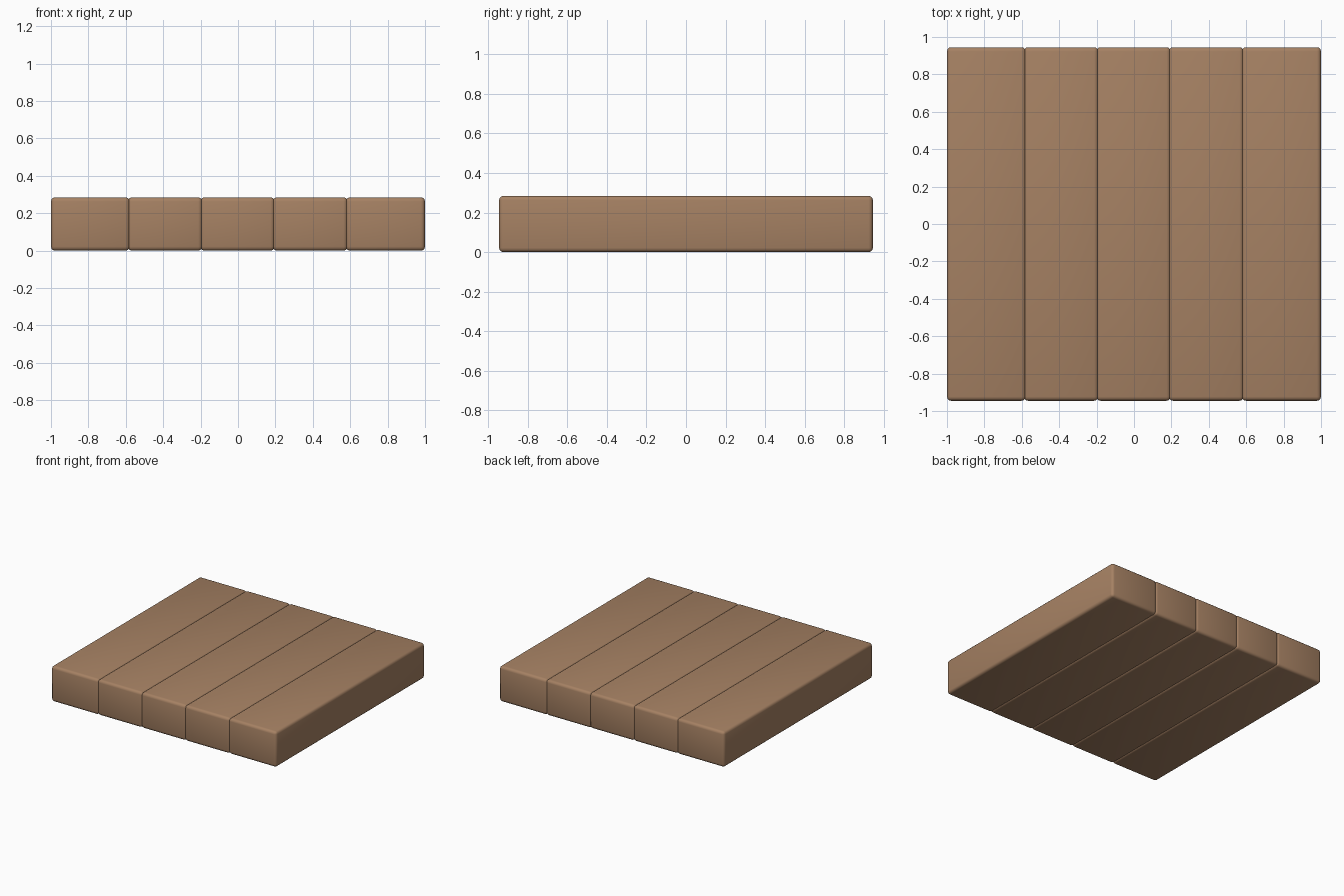
import bpy

if "Cube" in bpy.data.objects:
    bpy.data.objects.remove(bpy.data.objects["Cube"])

# Brown wood
wood = bpy.data.materials.new("brown_wood")
wood.diffuse_color = (0.38, 0.22, 0.125, 1)
wood.use_nodes = True
wood.node_tree.nodes["Principled BSDF"].inputs["Base Color"].default_value = wood.diffuse_color

DEPTH, HEIGHT, OVERLAP = 1.89, 0.285, 0.005
edges = [-1.0, -0.584, -0.196, 0.191, 0.581, 1.0]


def plank(name, x0, x1):
    bpy.ops.mesh.primitive_cube_add(size=1, location=((x0 + x1) / 2, 0, HEIGHT / 2))
    ob = bpy.context.object
    ob.name = name
    ob.scale = (x1 - x0, DEPTH, HEIGHT)
    bpy.ops.object.transform_apply(location=False, rotation=False, scale=True)
    ob.data.materials.append(wood)
    # Rounded edges
    bevel = ob.modifiers.new("rounded_edges", 'BEVEL')
    bevel.width = 0.022
    bevel.segments = 3
    bpy.ops.object.modifier_apply(modifier=bevel.name)
    bpy.ops.object.shade_smooth()


# Five planks side by side, neighbours touching with a slight overlap
for i in range(5):
    x0 = edges[i] - (OVERLAP if i > 0 else 0)
    x1 = edges[i + 1] + (OVERLAP if i < 4 else 0)
    plank(f"plank_{i + 1}", x0, x1)
